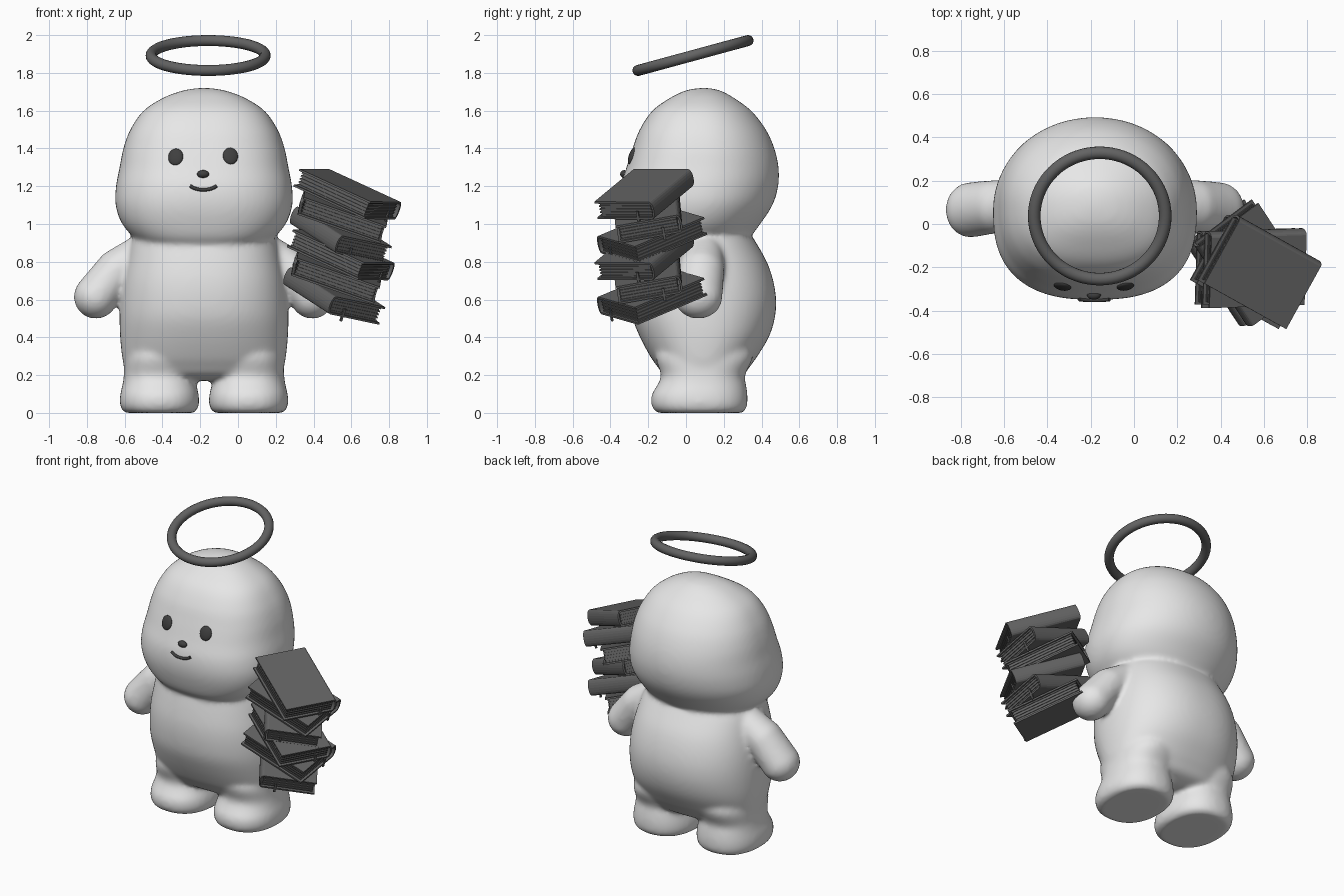
import bpy, bmesh, math
from mathutils import Vector, Matrix

if "Cube" in bpy.data.objects:
    bpy.data.objects.remove(bpy.data.objects["Cube"])

CX = -0.18  # body centre line


def make_material(name, value):
    m = bpy.data.materials.new(name)
    m.use_nodes = True
    color = (value, value, value, 1)
    m.diffuse_color = color
    m.node_tree.nodes["Principled BSDF"].inputs["Base Color"].default_value = color
    return m


white = make_material("soft white", 0.8)
grey = make_material("dark grey", 0.125)
black = make_material("charcoal", 0.05)


def add_object(name, bm, mat, smooth=False):
    bmesh.ops.recalc_face_normals(bm, faces=bm.faces)
    for f in bm.faces:
        f.smooth = smooth
    me = bpy.data.meshes.new(name)
    bm.to_mesh(me)
    bm.free()
    me.materials.append(mat)
    ob = bpy.data.objects.new(name, me)
    bpy.context.collection.objects.link(ob)
    return ob


def refine(rings, steps=6):
    """Smooth spline through the rings."""
    pts = [Vector(r) for r in rings]
    pts = [pts[0]] + pts + [pts[-1]]
    out = []
    for a, b, c, d in zip(pts, pts[1:], pts[2:], pts[3:]):
        for i in range(steps):
            t = i / steps
            out.append(b + (c - a) * (t / 2) + (a * 2 - b * 5 + c * 4 - d) * (t * t / 2)
                       + (b * 3 - a - c * 3 + d) * (t ** 3 / 2))
    return out + [pts[-1]]


def loft(bm, cx, rings, front=2.2, back=2.2, n=64):
    """Closed stack of rounded rings: (z, half width, front y, back y)."""
    loops = []
    for z, hx, y0, y1 in refine(rings):
        loop = []
        for i in range(n):
            a = math.tau * i / n
            c, s = math.cos(a), math.sin(a)
            power = 2 / (back if s > 0 else front)
            x = math.copysign(abs(c) ** power, c) * hx
            y = math.copysign(abs(s) ** power, s) * (y1 - y0) / 2
            loop.append(bm.verts.new((cx + x, (y0 + y1) / 2 + y, z)))
        loops.append(loop)
    for a, b in zip(loops, loops[1:]):
        for i in range(n):
            j = (i + 1) % n
            bm.faces.new((a[i], a[j], b[j], b[i]))
    bm.faces.new(loops[0][::-1])
    bm.faces.new(loops[-1])


# Body: head, torso, feet and arms fused into one soft skin
bm = bmesh.new()
head = [(0.868, .2, -.17, .24), (0.885, .29, -.24, .29), (0.92, .36, -.29, .33),
        (1.0, .433, -.325, .393), (1.1, .468, -.348, .458), (1.2, .466, -.345, .488),
        (1.3, .447, -.315, .49), (1.4, .427, -.283, .468), (1.5, .39, -.245, .423),
        (1.6, .32, -.178, .345), (1.67, .212, -.08, .25), (1.707, .11, 0, .18),
        (1.72, .03, .07, .12)]
torso = [(.17, .3, -.02, .22), (.2, .4, -.11, .3), (.25, .424, -.155, .342),
         (.3, .434, -.19, .378), (.4, .444, -.243, .438), (.5, .447, -.283, .47),
         (.6, .443, -.298, .477), (.7, .432, -.298, .462), (.8, .412, -.283, .428),
         (.9, .387, -.26, .372), (.95, .36, -.24, .34)]
leg = [(0, .18, -.15, .295), (.015, .198, -.17, .315), (.05, .21, -.184, .325),
       (.1, .207, -.18, .325), (.15, .195, -.15, .318), (.2, .188, -.132, .312),
       (.3, .182, -.16, .355), (.38, .14, -.12, .33)]
loft(bm, CX, head, 2.55, 2.05)
loft(bm, CX, torso, 2.35, 2.25)
arm = [Vector(p) for p in ((.34, .09, .84, .1), (.46, .08, .755, .113), (.573, .065, .615, .117))]
for side in (-1, 1):
    loft(bm, CX + side * .236, leg, 2.3, 2.3)
    for a, b in zip(arm, arm[1:]):
        for i in range(9):
            x, y, z, r = a.lerp(b, i / 8)
            m = Matrix.Translation((CX + side * x, y, z)) @ Matrix.Diagonal((r, r * 1.1, r, 1))
            bmesh.ops.create_uvsphere(bm, u_segments=24, v_segments=16, radius=1, matrix=m)
body = add_object("body", bm, white, True)
remesh = body.modifiers.new("fuse", 'REMESH')
remesh.mode = 'VOXEL'
remesh.voxel_size = 0.014
remesh.use_smooth_shade = True
soften = body.modifiers.new("soften", 'SMOOTH')
soften.factor = 0.5
soften.iterations = 12

# Face features sit on the skin
bpy.context.view_layer.update()
skin = body.evaluated_get(bpy.context.evaluated_depsgraph_get())


def on_face(x, z):
    hit, pos, normal, _ = skin.ray_cast(Vector((x, -2, z)), Vector((0, 1, 0)))
    return (pos, normal) if hit else (Vector((x, -.3, z)), Vector((0, -1, 0)))


def face_button(name, x, z, size):
    pos, normal = on_face(x, z)
    m = Matrix.Translation(pos) @ normal.to_track_quat('Z', 'Y').to_matrix().to_4x4()
    bm = bmesh.new()
    bmesh.ops.create_uvsphere(bm, u_segments=32, v_segments=16, radius=1,
                              matrix=m @ Matrix.Diagonal((*size, 1)))
    add_object(name, bm, black, True)


face_button("right_eye", -.33, 1.355, (.04, .046, .015))
face_button("left_eye", -.04, 1.36, (.04, .046, .015))
face_button("nose", -.185, 1.264, (.032, .021, .022))

cu = bpy.data.curves.new("mouth", 'CURVE')
cu.dimensions = '3D'
cu.bevel_depth = 0.009
cu.use_fill_caps = True
line = cu.splines.new('POLY')
line.points.add(14)
for i, p in enumerate(line.points):
    t = i / 7 - 1
    pos, normal = on_face(-.183 + .07 * t, 1.181 + .02 * abs(t) ** 2.5)
    p.co = (*(pos + normal * .005), 1)
cu.materials.append(black)
bpy.context.collection.objects.link(bpy.data.objects.new("mouth", cu))

# Halo
bpy.ops.mesh.primitive_torus_add(major_segments=72, minor_segments=16, major_radius=.302,
                                 minor_radius=.029, location=(-.158, .037, 1.892),
                                 rotation=(math.radians(15.2), 0, 0))
halo = bpy.context.object
halo.name = "halo"
halo.data.materials.append(grey)
bpy.ops.object.shade_smooth()

# Books: cover wrapped round a long spine, uneven pages, ribbon
L, W, T, BOARD = .465, .35, .1, .011
LEAN = Vector((0, 0, 1)).rotation_difference(Vector((.355, -.19, 1))).to_matrix().to_4x4()


def box(bm, center, size):
    bmesh.ops.create_cube(bm, size=1, matrix=Matrix.Translation(center) @ Matrix.Diagonal((*size, 1)))


def wrap(inset):
    """Open outline running round the spine."""
    h = T / 2 - inset
    arc = [(W / 2 - .022 + (.022 - inset) * math.cos(a), h * math.sin(a))
           for a in (math.pi / 2 - math.pi * i / 10 for i in range(11))]
    return [(-W / 2, h)] + arc + [(-W / 2, -h)]


def book(name, center, yaw, spine):
    bm = bmesh.new()
    sides = [[[bm.verts.new((s * L / 2, spine * w, v)) for w, v in path]
              for path in (wrap(0), wrap(BOARD))] for s in (-1, 1)]
    (o0, i0), (o1, i1) = sides
    for k in range(len(o0) - 1):
        for a, b in ((o0, o1), (i0, i1), (o0, i0), (o1, i1)):
            bm.faces.new((a[k], a[k + 1], b[k + 1], b[k]))
    for k in (0, -1):
        bm.faces.new((o0[k], o1[k], i1[k], i0[k]))
    sheets = 9
    step = (T - 2 * BOARD) / sheets
    for i in range(sheets):
        cut = .014 + .006 * (i % 2)
        z = -T / 2 + BOARD + step * (i + .5)
        box(bm, (0, spine * (cut / 2 - .012), z), (L - 2 * cut, W - cut - .024, step))
    box(bm, (L / 2 - .004, spine * W * .2, -T / 2 + .01), (.008, .014, .07))
    ob = add_object(name, bm, grey)
    ob.matrix_world = Matrix.Translation(center) @ LEAN @ Matrix.Rotation(math.radians(yaw), 4, 'Z')


# The same trio of books is stacked twice
trio = [("corner", (.54, -.182), -55, -1), ("straight", (.556, -.2), 0, 1),
        ("slanted", (.582, -.218), -29, 1)]
for level, shift, base in (("lower", -.035, .62), ("upper", 0, .942)):
    for i, (kind, (x, y), yaw, spine) in enumerate(trio):
        book(f"{level}_{kind}_book", (x + shift, y, base + .108 * i), yaw, spine)
